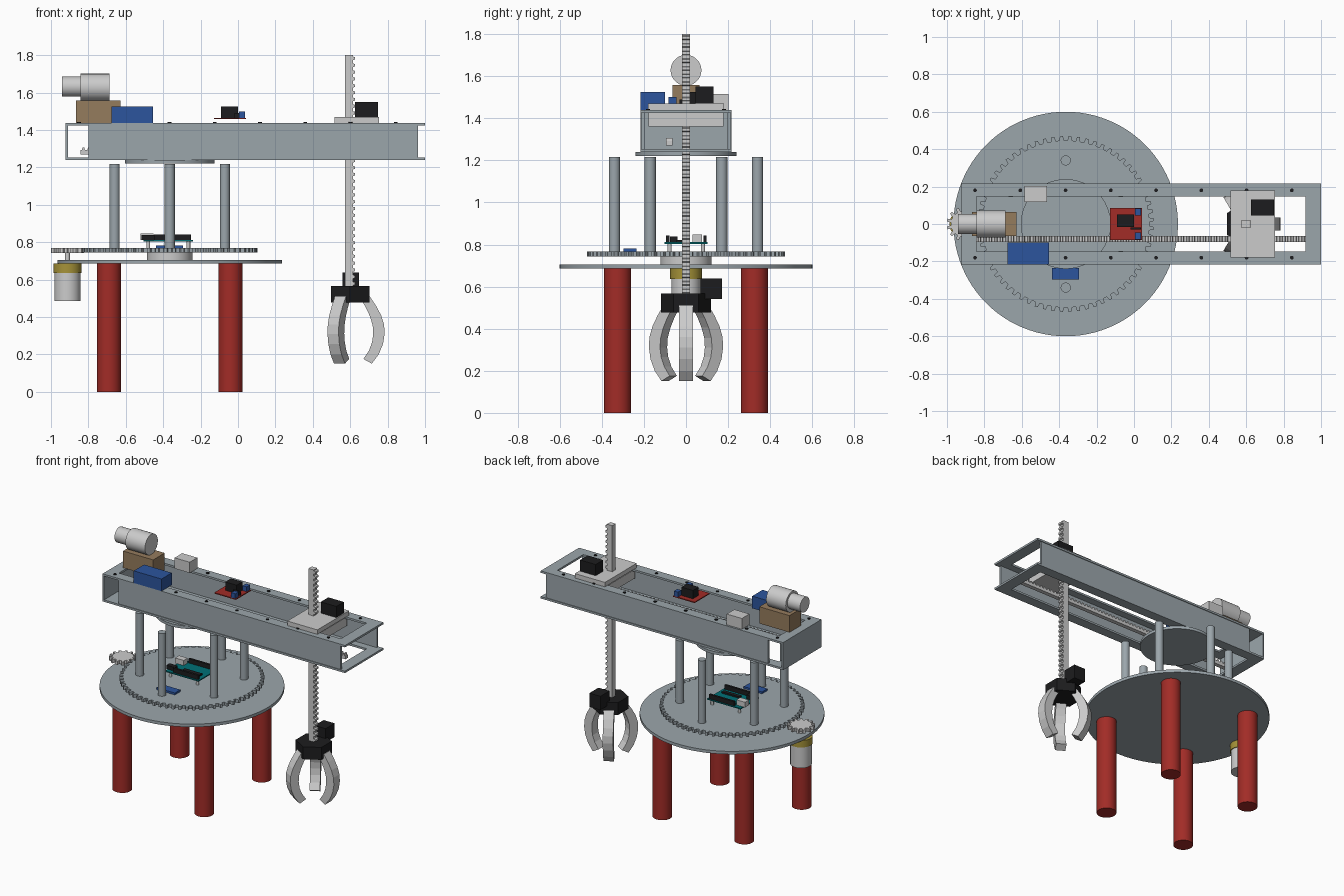
import bpy, bmesh
from math import pi, sin, cos, radians
from mathutils import Matrix, Vector

if "Cube" in bpy.data.objects:
    bpy.data.objects.remove(bpy.data.objects["Cube"])

CX = -0.365   # turntable axis
GX = 0.6      # gripper axis
UPRIGHT = Matrix.Rotation(pi / 2, 4, 'X')   # profile (x, y) -> (x, z)


def material(name, rgb):
    m = bpy.data.materials.new(name)
    m.diffuse_color = (*rgb, 1)
    m.use_nodes = True
    m.node_tree.nodes["Principled BSDF"].inputs["Base Color"].default_value = m.diffuse_color
    return m


STEEL = material("steel", (0.33, 0.38, 0.41))
RED = material("red", (0.36, 0.025, 0.02))
BLACK = material("black", (0.012, 0.012, 0.013))
BLUE = material("blue", (0.025, 0.09, 0.34))
TAN = material("tan", (0.3, 0.2, 0.11))
YELLOW = material("yellow", (0.38, 0.29, 0.04))
TEAL = material("teal", (0.0, 0.16, 0.18))


def finish(name, bm, mat=None, smooth=False):
    bmesh.ops.recalc_face_normals(bm, faces=bm.faces)
    me = bpy.data.meshes.new(name)
    bm.to_mesh(me)
    bm.free()
    ob = bpy.data.objects.new(name, me)
    bpy.context.collection.objects.link(ob)
    if mat:
        me.materials.append(mat)
    if smooth:
        bpy.ops.object.select_all(action='DESELECT')
        ob.select_set(True)
        bpy.context.view_layer.objects.active = ob
        bpy.ops.object.shade_smooth_by_angle(angle=radians(35))
    return ob


def box(name, x, y, z, mat=None):
    """Box from (min, max) pairs."""
    bm = bmesh.new()
    bmesh.ops.create_cube(bm, size=1)
    for v in bm.verts:
        v.co = Vector([(a + b) / 2 + c * (b - a) for (a, b), c in zip((x, y, z), v.co)])
    return finish(name, bm, mat)


def cyl(name, x, y, r, z0, z1, mat=None, n=48, turn=0):
    bm = bmesh.new()
    m = Matrix.Translation((x, y, (z0 + z1) / 2)) @ Matrix.Rotation(turn, 4, 'Z')
    bmesh.ops.create_cone(bm, cap_ends=True, segments=n, radius1=r, radius2=r,
                          depth=z1 - z0, matrix=m)
    return finish(name, bm, mat, n > 8)


def cyl_x(name, x0, x1, y, z, r, mat=None):
    bm = bmesh.new()
    m = Matrix.Translation(((x0 + x1) / 2, y, z)) @ Matrix.Rotation(pi / 2, 4, 'Y')
    bmesh.ops.create_cone(bm, cap_ends=True, segments=48, radius1=r, radius2=r,
                          depth=x1 - x0, matrix=m)
    return finish(name, bm, mat, True)


def prism(name, pts, width, matrix, mat=None):
    """Extrude a flat profile symmetrically by width."""
    bm = bmesh.new()
    f = bm.faces.new([bm.verts.new((u, v, -width / 2)) for u, v in pts])
    ext = bmesh.ops.extrude_face_region(bm, geom=[f])["geom"]
    bmesh.ops.translate(bm, vec=(0, 0, width),
                        verts=[g for g in ext if isinstance(g, bmesh.types.BMVert)])
    bm.transform(matrix)
    return finish(name, bm, mat)


def gear(name, x, teeth, root, tip, z0, z1, mat, phase=0):
    pts = []
    for i in range(teeth):
        for t, r in ((-0.28, root), (-0.17, tip), (0.17, tip), (0.28, root)):
            a = 2 * pi * (i + t + phase) / teeth
            pts.append((r * cos(a), r * sin(a)))
    prism(name, pts, z1 - z0, Matrix.Translation((x, 0, (z0 + z1) / 2)), mat)


def rack_profile(length, teeth, root, tip):
    p = length / teeth
    pts = [(0, 0)]
    for i in range(teeth):
        pts += [((i + t) * p, h) for t, h in
                ((0.02, root), (0.25, root), (0.35, tip), (0.7, tip), (0.8, root))]
    return pts + [(length, root), (length, 0)]


def window_plate(name, x, y, hx, hy, z0, z1, mat):
    """Rectangular plate with a rectangular opening."""
    bm = bmesh.new()
    rect = lambda a, b: [bm.verts.new((a[i], b[j], z0)) for i, j in ((0, 0), (1, 0), (1, 1), (0, 1))]
    o, h = rect(x, y), rect(hx, hy)
    faces = [bm.faces.new((o[i], o[(i + 1) % 4], h[(i + 1) % 4], h[i])) for i in range(4)]
    ext = bmesh.ops.extrude_face_region(bm, geom=faces)["geom"]
    bmesh.ops.translate(bm, vec=(0, 0, z1 - z0),
                        verts=[g for g in ext if isinstance(g, bmesh.types.BMVert)])
    return finish(name, bm, mat)


# Base: legs, disc, hub and turntable gear
for sx in (-1, 1):
    for sy in (-1, 1):
        cyl("leg", CX + sx * 0.325, sy * 0.325, 0.064, 0, 0.686, RED)
cyl("base_disc", CX, 0, 0.6, 0.685, 0.706, STEEL, 96)
cyl("bearing_hub", CX, 0, 0.122, 0.706, 0.744)
gear("turntable_gear", CX, 64, 0.447, 0.47, 0.744, 0.768, STEEL, 0.5)

# Drive motor with pinion
gear("pinion", -0.912, 13, 0.068, 0.09, 0.742, 0.768, None, 0)
cyl("pinion_shaft", -0.912, 0, 0.013, 0.7, 0.745, None, 24)
cyl("drive_gearbox", -0.912, 0, 0.075, 0.635, 0.685, YELLOW)
cyl("drive_motor", -0.912, 0, 0.07, 0.485, 0.635)

# Six pillars and the upper disc
for i in range(6):
    a = radians(30 + 60 * i)
    cyl("pillar", CX + 0.34 * cos(a), 0.34 * sin(a), 0.027, 0.768, 1.217, STEEL, 32)
cyl("upper_disc", CX, 0, 0.24, 1.22, 1.24, STEEL, 64)

# Arm: two flanges, side webs, closed left end
for z0, z1 in ((1.24, 1.254), (1.424, 1.438)):
    window_plate("arm_flange", (-0.922, 1), (-0.217, 0.217), (-0.842, 0.918),
                 (-0.147, 0.147), z0, z1, STEEL)
for s in (-1, 1):
    box("arm_web", (-0.80, 0.962), sorted((s * 0.198, s * 0.212)), (1.254, 1.424), STEEL)
    for i in range(8):
        cyl("screw", -0.85 + 0.242 * i, s * 0.18, 0.01, 1.436, 1.443, BLACK, 12)
box("arm_end", (-0.922, -0.91), (-0.217, 0.217), (1.254, 1.424), STEEL)

# Horizontal rack inside the arm
prism("arm_rack", rack_profile(1.76, 60, 0.022, 0.036), 0.03,
      Matrix.Translation((-0.842, -0.08, 1.27)) @ UPRIGHT)

# Carriage with its servo
box("carriage_plate", (0.517, 0.755), (-0.18, 0.18), (1.438, 1.47))
box("carriage_block", (0.53, 0.74), (-0.178, 0.178), (1.36, 1.424))
box("carriage_servo", (0.625, 0.748), (0.045, 0.13), (1.47, 1.55), BLACK)

# Vertical rack, teeth towards +x
prism("lift_rack", [(v - 0.028, u) for u, v in rack_profile(1.24, 34, 0.042, 0.054)], 0.038,
      Matrix.Translation((GX, 0, 0.56)) @ UPRIGHT)

# Gripper: hexagonal palm, servo and three curved fingers
cyl("gripper_palm", GX, 0, 0.118, 0.478, 0.567, BLACK, 6, 0)
box("gripper_servo", (0.56, 0.647), (0.068, 0.17), (0.54, 0.638), BLACK)
outer = [(0.105, 0.51), (0.138, 0.46), (0.165, 0.41), (0.181, 0.36), (0.184, 0.31),
         (0.175, 0.255), (0.152, 0.2), (0.115, 0.151)]
inner = [(0.055, 0.5), (0.084, 0.45), (0.105, 0.405), (0.12, 0.355), (0.123, 0.31),
         (0.117, 0.265), (0.1, 0.22), (0.07, 0.176)]
for i in range(3):
    m = Matrix.Translation((GX, 0, 0)) @ Matrix.Rotation(2 * pi * i / 3, 4, 'Z') @ UPRIGHT
    prism("finger", outer + inner[::-1], 0.068, m)

# Motor stack and boxes on the rear of the arm
box("motor_mount", (-0.866, -0.627), (-0.065, 0.065), (1.438, 1.558), TAN)
cyl_x("arm_motor", -0.842, -0.687, 0, 1.628, 0.073)
cyl_x("arm_motor_cap", -0.942, -0.842, 0, 1.632, 0.054)
box("battery_box", (-0.675, -0.455), (-0.217, -0.1), (1.438, 1.525), BLUE)
box("sensor_box", (-0.585, -0.465), (0.117, 0.203), (1.438, 1.515))

# Motor driver board on the arm
box("driver_board", (-0.128, 0.043), (-0.085, 0.085), (1.458, 1.465), RED)
box("driver_heatsink", (-0.09, 0.0), (-0.015, 0.05), (1.465, 1.525), BLACK)
for y in (-0.065, 0.065):
    box("driver_terminal", (0.005, 0.037), (y - 0.019, y + 0.019), (1.465, 1.5), BLUE)
box("driver_header", (-0.02, 0.037), (-0.03, -0.018), (1.465, 1.49), BLACK)

# Controller board on the turntable
box("controller_board", (-0.505, -0.24), (-0.103, 0.103), (0.803, 0.811), TEAL)
for y in (-0.087, 0.09):
    box("pin_header", (-0.45, -0.25), (y - 0.008, y + 0.008), (0.811, 0.842), BLACK)
    for x in (-0.48, -0.265):
        cyl("standoff", x, y * 0.9, 0.01, 0.768, 0.803, None, 16)
box("usb_port", (-0.52, -0.452), (0.03, 0.075), (0.811, 0.848))
box("power_jack", (-0.515, -0.45), (-0.075, -0.04), (0.811, 0.838), BLACK)
box("chip", (-0.41, -0.27), (-0.045, -0.018), (0.811, 0.822), BLACK)
box("radio_module", (-0.438, -0.293), (-0.297, -0.235), (0.768, 0.782), BLUE)
